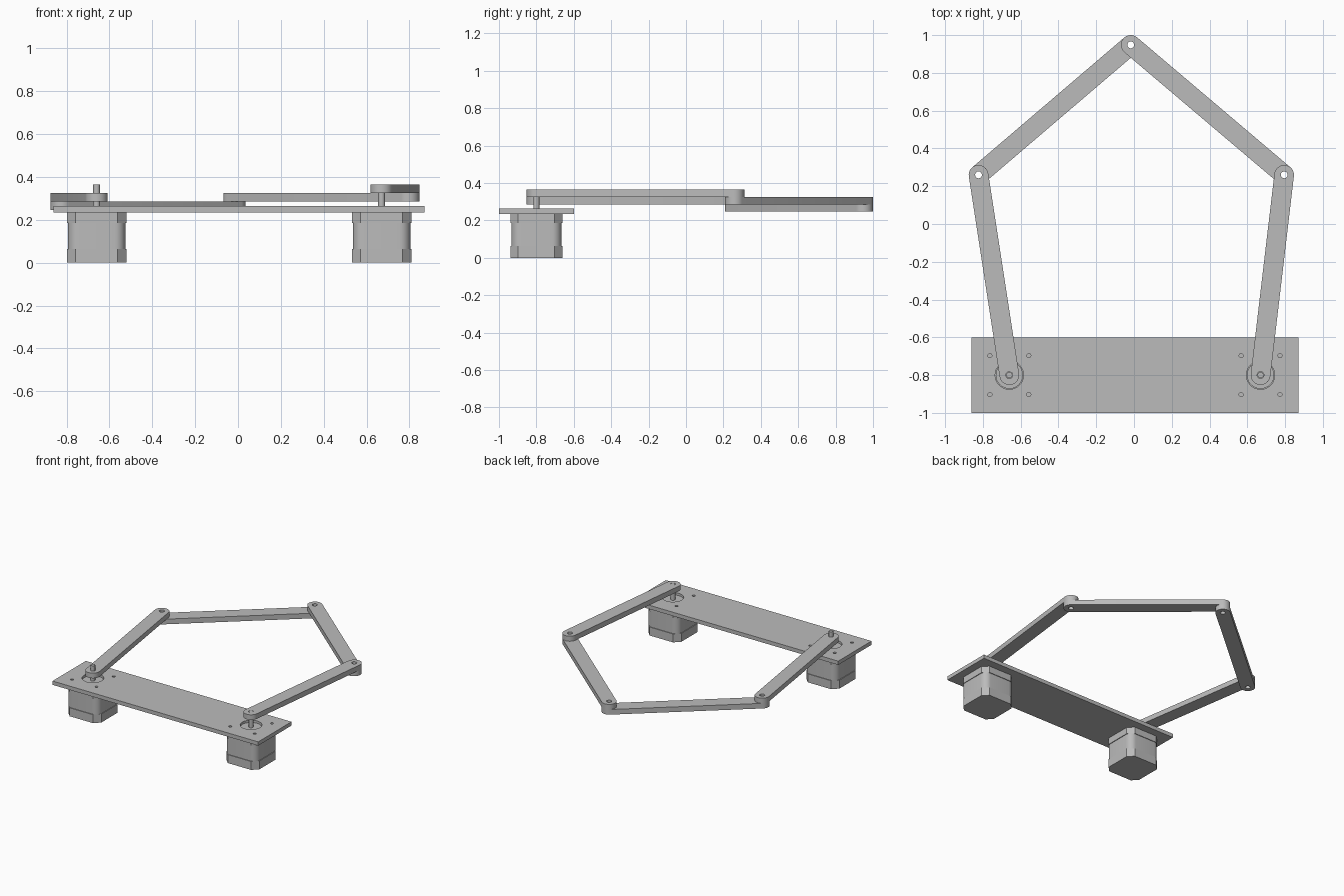
import bpy, bmesh, math
from mathutils import Vector

if "Cube" in bpy.data.objects:
    bpy.data.objects.remove(bpy.data.objects["Cube"], do_unlink=True)

grey = bpy.data.materials.new("plain grey")
grey.use_nodes = True
COLOUR = (0.5, 0.5, 0.5, 1)
grey.diffuse_color = COLOUR
grey.node_tree.nodes["Principled BSDF"].inputs["Base Color"].default_value = COLOUR


def circle(x, y, r, n=32):
    return [(x + r * math.cos(math.tau * i / n), y + r * math.sin(math.tau * i / n)) for i in range(n)]


def capsule(a, b, r, n=16):
    """Outline of a bar with round ends."""
    d = Vector(b) - Vector(a)
    start = math.atan2(d.y, d.x) - math.pi / 2
    points = []
    for centre, turn in ((b, 0), (a, math.pi)):
        for i in range(n + 1):
            t = start + turn + math.pi * i / n
            points.append((centre[0] + r * math.cos(t), centre[1] + r * math.sin(t)))
    return points


def rounded_square(x, y, half, corner, n):
    """Square with n corner segments; one segment gives a chamfer."""
    points = []
    for k, (sx, sy) in enumerate(((1, 1), (-1, 1), (-1, -1), (1, -1))):
        for i in range(n + 1):
            t = math.pi / 2 * (k + i / n)
            points.append((x + sx * (half - corner) + corner * math.cos(t),
                           y + sy * (half - corner) + corner * math.sin(t)))
    return points


def slab(name, outlines, z0, z1):
    """Extrude a flat outline; any further outlines become through holes."""
    curve = bpy.data.curves.new(name, "CURVE")
    curve.dimensions = "2D"
    curve.fill_mode = "BOTH"
    curve.extrude = (z1 - z0) / 2
    for outline in outlines:
        spline = curve.splines.new("POLY")
        spline.points.add(len(outline) - 1)
        for point, (x, y) in zip(spline.points, outline):
            point.co = (x, y, 0, 1)
        spline.use_cyclic_u = True
    helper = bpy.data.objects.new(name + " outline", curve)
    bpy.context.collection.objects.link(helper)
    graph = bpy.context.evaluated_depsgraph_get()
    mesh = bpy.data.meshes.new_from_object(helper.evaluated_get(graph))
    bpy.data.objects.remove(helper, do_unlink=True)
    bpy.data.curves.remove(curve)

    bm = bmesh.new()
    bm.from_mesh(mesh)
    bmesh.ops.remove_doubles(bm, verts=bm.verts, dist=0.0001)
    bmesh.ops.recalc_face_normals(bm, faces=bm.faces)
    bmesh.ops.translate(bm, verts=bm.verts, vec=(0, 0, (z0 + z1) / 2))
    bm.to_mesh(mesh)
    bm.free()
    mesh.materials.clear()
    mesh.materials.append(grey)
    obj = bpy.data.objects.new(name, mesh)
    bpy.context.collection.objects.link(obj)
    bpy.ops.object.select_all(action="DESELECT")
    obj.select_set(True)
    bpy.context.view_layer.objects.active = obj
    bpy.ops.object.shade_smooth_by_angle(angle=math.radians(30))
    return obj


# Joint positions
MOTORS = {"right": (-0.66, -0.80), "left": (0.67, -0.80)}
ELBOWS = {"right": (-0.823, 0.26), "left": (0.795, 0.26)}
TIP = (-0.017, 0.948)
PLATE_BOTTOM, PLATE_TOP = 0.235, 0.264
LAYERS = (0.247, 0.286, 0.325, 0.364)

# Base plate with shaft openings and screw holes
outlines = [[(-0.86, -1), (0.87, -1), (0.87, -0.6), (-0.86, -0.6)]]
for mx, my in MOTORS.values():
    outlines.append(circle(mx, my, 0.075, 48))
    outlines += [circle(mx + sx * 0.103, my + sy * 0.103, 0.011, 16)
                 for sx in (-1, 1) for sy in (-1, 1)]
slab("base_plate", outlines, PLATE_BOTTOM, PLATE_TOP)

# Motors: chamfered end caps, rounded body, boss and shaft
for side, (x, y) in MOTORS.items():
    cap = rounded_square(x, y, 0.139, 0.041, 1)
    slab(side + "_motor_bottom_cap", [cap], 0, 0.064)
    slab(side + "_motor_body", [rounded_square(x, y, 0.134, 0.05, 8)], 0.064, 0.185)
    slab(side + "_motor_top_cap", [cap], 0.185, PLATE_BOTTOM)
    slab(side + "_motor_boss", [circle(x, y, 0.072, 48)], PLATE_BOTTOM, 0.248)
    slab(side + "_motor_shaft", [circle(x, y, 0.016)], 0.248, LAYERS[3])


# Linkage bars, stacked in layers
def bar(name, a, b, layer):
    holes = [circle(*p, 0.018) for p in (a, b)]
    slab(name, [capsule(a, b, 0.052)] + holes, LAYERS[layer], LAYERS[layer + 1])


for side, lower, upper in (("right", 1, 0), ("left", 2, 1)):
    bar(side + "_drive_arm", MOTORS[side], ELBOWS[side], lower)
    bar(side + "_outer_arm", ELBOWS[side], TIP, upper)
